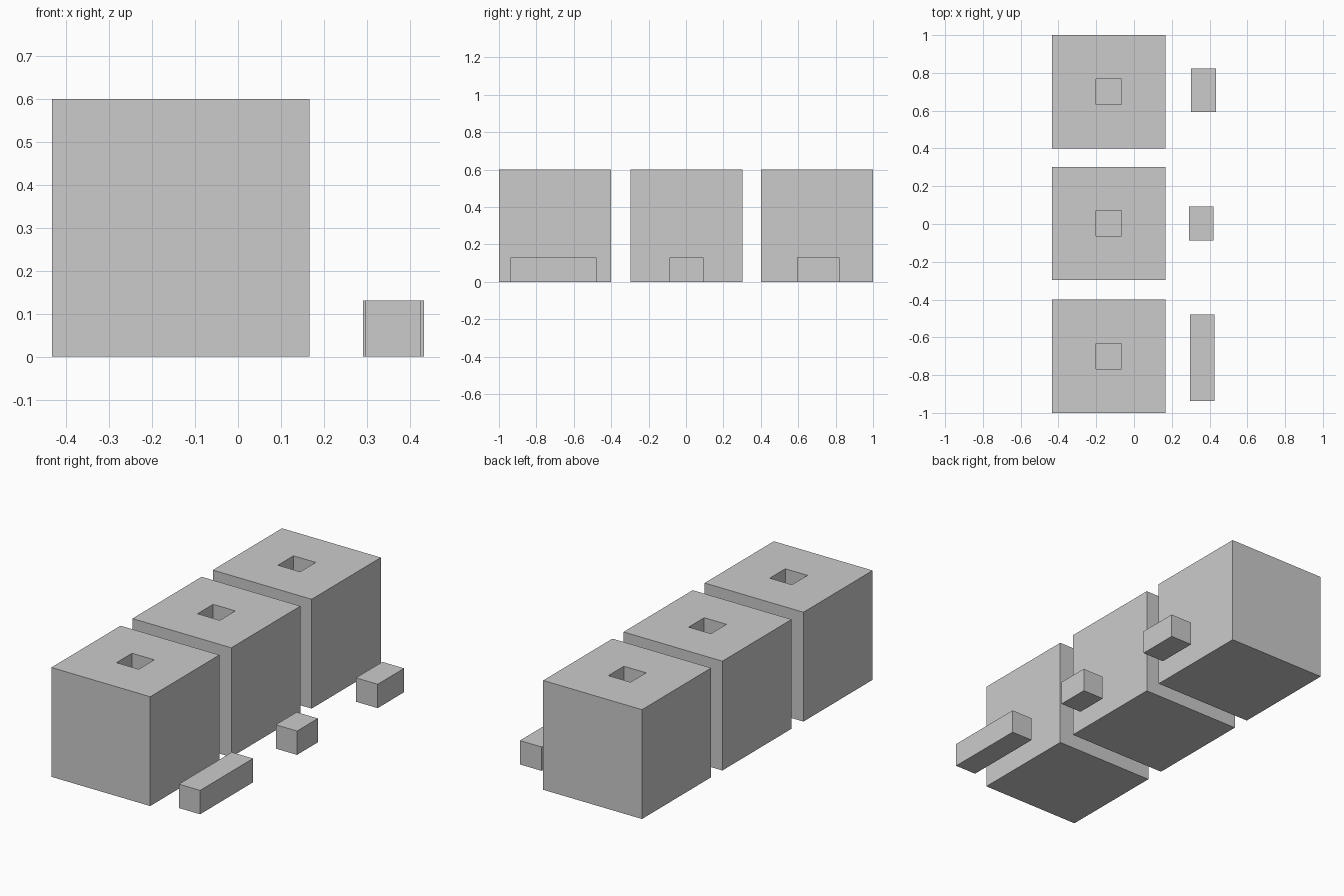
import bpy, bmesh
from mathutils import Matrix, Vector

if "Cube" in bpy.data.objects:
    bpy.data.objects.remove(bpy.data.objects["Cube"])

SIZE, HOLE, DEPTH = 0.6, 0.135, 0.45


def box(name, lo, hi, pocket=False):
    lo, hi = Vector(lo), Vector(hi)
    bm = bmesh.new()
    bmesh.ops.create_cube(bm, size=1, matrix=Matrix.Translation((lo + hi) / 2) @ Matrix.Diagonal((*(hi - lo), 1)))
    if pocket:
        # square blind hole: inset the top face, then push it down
        bm.normal_update()
        top = max(bm.faces, key=lambda f: f.calc_center_median().z)
        bmesh.ops.inset_region(bm, faces=[top], thickness=(SIZE - HOLE) / 2, use_even_offset=True)
        floor = bmesh.ops.extrude_discrete_faces(bm, faces=[top])["faces"][0]
        bmesh.ops.translate(bm, verts=floor.verts, vec=(0, 0, -DEPTH))
    bmesh.ops.recalc_face_normals(bm, faces=bm.faces)
    mesh = bpy.data.meshes.new(name)
    bm.to_mesh(mesh)
    bm.free()
    obj = bpy.data.objects.new(name, mesh)
    bpy.context.collection.objects.link(obj)
    return obj


# socket blocks in a row along y
for name, y in (("front", -1.0), ("middle", -0.297), ("back", 0.4)):
    box(name + "_socket_block", (-0.433, y, 0), (-0.433 + SIZE, y + SIZE, SIZE), pocket=True)

# loose square pegs lying beside the blocks
for name, x, w, y0, y1 in (("front", 0.297, 0.129, -0.937, -0.478),
                           ("middle", 0.291, 0.129, -0.088, 0.093),
                           ("back", 0.301, 0.132, 0.593, 0.822)):
    box(name + "_peg", (x, y0, 0), (x + w, y1, 0.131))
